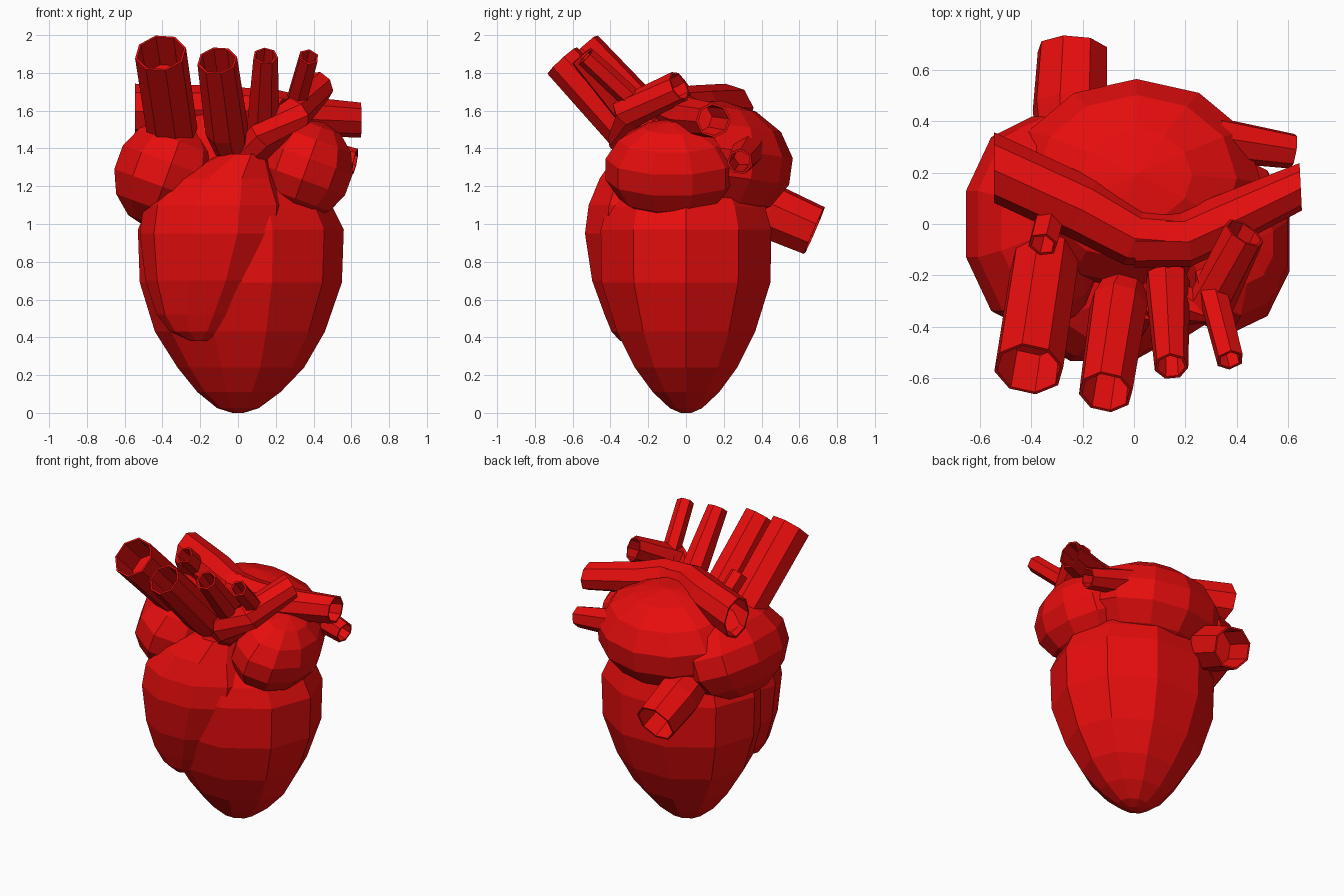
import bpy, bmesh
from math import sin, cos, pi, radians
from mathutils import Vector, Matrix, Euler

if "Cube" in bpy.data.objects:
    bpy.data.objects.remove(bpy.data.objects["Cube"])

red = bpy.data.materials.new("heart_red")
red.diffuse_color = (0.8, 0.004, 0.004, 1)
red.use_nodes = True
red.node_tree.nodes["Principled BSDF"].inputs["Base Color"].default_value = red.diffuse_color


def finish(name, bm):
    bmesh.ops.recalc_face_normals(bm, faces=bm.faces)
    mesh = bpy.data.meshes.new(name)
    bm.to_mesh(mesh)
    bm.free()
    mesh.materials.append(red)
    ob = bpy.data.objects.new(name, mesh)
    bpy.context.collection.objects.link(ob)
    return ob


def bridge(bm, loops):
    n = len(loops[0])
    for a, b in zip(loops, loops[1:]):
        for i in range(n):
            j = (i + 1) % n
            bm.faces.new((a[i], a[j], b[j], b[i]))


def loft(name, rings, sides=10):
    """Closed body from horizontal elliptical rings (z, cx, cy, rx, ry)."""
    bm = bmesh.new()
    loops = [[bm.verts.new((cx + rx * cos(2 * pi * i / sides),
                            cy + ry * sin(2 * pi * i / sides), z))
              for i in range(sides)] for z, cx, cy, rx, ry in rings]
    bridge(bm, loops)
    bm.faces.new(loops[0])
    bm.faces.new(loops[-1])
    return finish(name, bm)


def blob(name, centre, radii, tilt=(0, 0, 0), seg=10, rings=7):
    """Faceted ellipsoid chamber."""
    bm = bmesh.new()
    rot = Euler([radians(a) for a in tilt]).to_matrix().to_4x4()
    bmesh.ops.create_uvsphere(bm, u_segments=seg, v_segments=rings, radius=1,
                              matrix=Matrix.Translation(centre) @ rot @ Matrix.Diagonal((*radii, 1)))
    return finish(name, bm)


def vessel(name, points, radii, sides=8, wall=0.012, end=None):
    """Open tube along a path; the far end is hollow with a thin rim."""
    pts = [Vector(p) for p in points]
    end = Vector(end).normalized() if end else (pts[-1] - pts[-2]).normalized()
    bm = bmesh.new()
    loops = []

    def ring(p, d, r):
        u = d.cross(Vector((1, 0, 0) if abs(d.z) > 0.85 else (0.13, 0.31, 0.94))).normalized()
        v = d.cross(u)
        loops.append([bm.verts.new(p + r * (cos(2 * pi * (i + .5) / sides) * u
                                            + sin(2 * pi * (i + .5) / sides) * v))
                      for i in range(sides)])

    for k, p in enumerate(pts[:-1]):
        ring(p, (pts[k + 1] - pts[max(k - 1, 0)]).normalized(), radii[k])
    ring(pts[-1], end, radii[-1])
    # rim and recess
    back = pts[-2] - pts[-1]
    ring(pts[-1], end, radii[-1] - wall)
    ring(pts[-1] + back.normalized() * min(0.2, back.length * .8), end, radii[-1] - wall * 1.5)
    bridge(bm, loops)
    bm.faces.new(loops[-1])
    return finish(name, bm)


# Ventricles
loft("left_ventricle", [
    (0.0, 0.0, 0.0, 0.03, 0.03), (0.025, 0.0, 0.0, 0.11, 0.09),
    (0.11, 0.005, 0.0, 0.22, 0.185),
    (0.24, 0.015, 0.0, 0.335, 0.285), (0.43, 0.01, 0.0, 0.45, 0.385),
    (0.69, 0.015, 0.0, 0.535, 0.47), (0.97, 0.015, 0.0, 0.545, 0.475),
    (1.09, 0.01, 0.0, 0.49, 0.44), (1.26, 0.0, 0.0, 0.36, 0.33)])
loft("right_ventricle", [
    (0.38, -0.21, -0.32, 0.04, 0.03), (0.43, -0.21, -0.28, 0.15, 0.12),
    (0.52, -0.20, -0.26, 0.23, 0.18), (0.70, -0.165, -0.24, 0.325, 0.27),
    (0.95, -0.125, -0.24, 0.395, 0.31), (1.10, -0.11, -0.23, 0.39, 0.30),
    (1.24, -0.07, -0.21, 0.29, 0.26), (1.37, 0.03, -0.18, 0.13, 0.20)])

# Atria
blob("right_atrium", (-0.375, 0.0, 1.26), (0.295, 0.43, 0.30), (0, 20, 0))
blob("left_atrium", (0.01, 0.15, 1.335), (0.50, 0.42, 0.32), (-8, 0, 0), seg=12)
blob("left_auricle", (0.36, -0.075, 1.29), (0.26, 0.36, 0.265), (0, 20, 0))

# Great vessels rising forward
vessel("large_front_vessel", [(-0.33, -0.02, 1.33), (-0.35, -0.17, 1.5), (-0.41, -0.565, 1.905)],
       [0.13, 0.135, 0.138])
vessel("second_front_vessel", [(-0.01, -0.16, 1.30), (-0.06, -0.32, 1.50), (-0.11, -0.655, 1.865)],
       [0.07, 0.115, 0.107])

# Arch with two upright branches
vessel("arch_vessel", [(0.03, -0.2, 1.33), (0.14, -0.32, 1.46), (0.30, -0.31, 1.59), (0.43, -0.035, 1.73)],
       [0.09, 0.10, 0.095, 0.085], end=(0.5, 0.8, 0.4))
vessel("arch_branch_inner", [(0.13, -0.22, 1.5), (0.145, -0.555, 1.89)], [0.09, 0.067], 7)
vessel("arch_branch_outer", [(0.29, -0.2, 1.58), (0.375, -0.53, 1.885)], [0.06, 0.055], 6)

# Transverse vessel, built as two arms meeting in the middle
vessel("transverse_vessel_left", [(0.15, -0.06, 1.60), (0.0, -0.05, 1.61), (-0.2, 0.06, 1.61), (-0.545, 0.22, 1.605)],
       [0.11, 0.115, 0.125, 0.138], end=(-1, 0, 0))
vessel("transverse_vessel_right", [(0.0, -0.06, 1.61), (0.2, -0.06, 1.60), (0.35, 0.01, 1.57), (0.65, 0.145, 1.55)],
       [0.11, 0.11, 0.105, 0.093], end=(1, 0.05, 0))
vessel("transverse_stub", [(-0.32, 0.06, 1.6), (-0.355, -0.08, 1.75)], [0.06, 0.06], 6)

# Lower vein at the back and small side vein
vessel("lower_back_vein", [(-0.26, 0.3, 1.13), (-0.25, 0.45, 1.065), (-0.24, 0.68, 0.965)],
       [0.12, 0.15, 0.14])
vessel("side_vein", [(0.32, 0.33, 1.39), (0.62, 0.285, 1.33)], [0.09, 0.07], 7)
